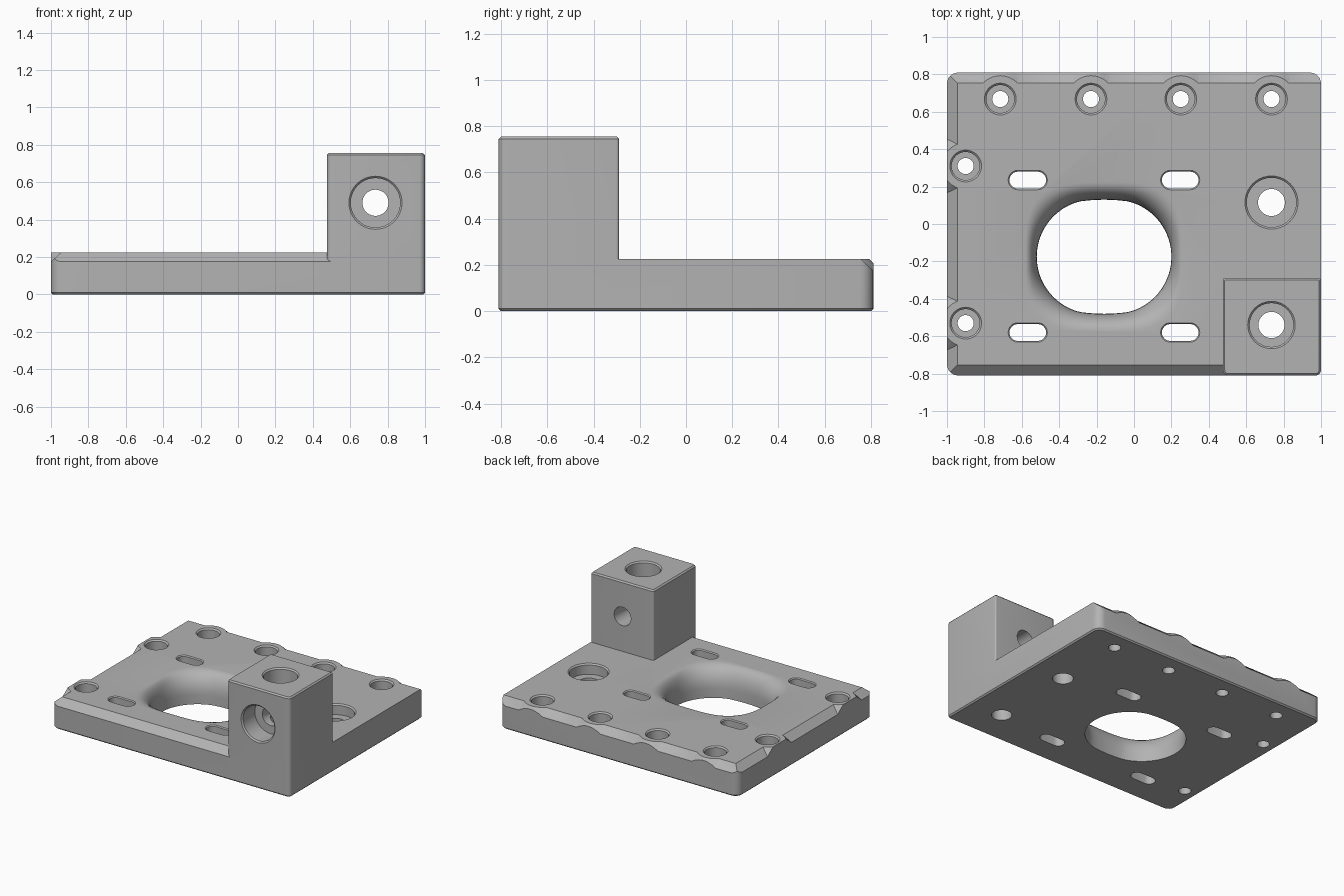
import bpy, bmesh, math
from mathutils import Matrix, Vector

if "Cube" in bpy.data.objects:
    bpy.data.objects.remove(bpy.data.objects["Cube"])

grey = bpy.data.materials.new("machined grey")
grey.use_nodes = True
grey.diffuse_color = (0.45, 0.45, 0.45, 1)
grey.node_tree.nodes["Principled BSDF"].inputs["Base Color"].default_value = grey.diffuse_color

TOP = 0.225


def loft(name, rings):
    """Closed solid through a stack of equally sized point rings."""
    bm = bmesh.new()
    loops = [[bm.verts.new(p) for p in ring] for ring in rings]
    for a, b in zip(loops, loops[1:]):
        for i in range(len(a)):
            j = (i + 1) % len(a)
            bm.faces.new((a[i], a[j], b[j], b[i]))
    bm.faces.new(loops[0][::-1])
    bm.faces.new(loops[-1])
    bmesh.ops.recalc_face_normals(bm, faces=bm.faces)
    mesh = bpy.data.meshes.new(name)
    bm.to_mesh(mesh)
    bm.free()
    mesh.materials.append(grey)
    ob = bpy.data.objects.new(name, mesh)
    bpy.context.collection.objects.link(ob)
    return ob


def rounded_box(name, x0, x1, y0, y1, radii, levels):
    """Prism with a radius per corner; levels are (height, inset)."""
    rings = []
    for z, d in levels:
        ring = []
        corners = ((x1, y1, -1, -1), (x0, y1, 1, -1), (x0, y0, 1, 1), (x1, y0, -1, 1))
        for k, ((cx, cy, sx, sy), r) in enumerate(zip(corners, radii)):
            for i in range(7):
                a = math.pi / 2 * (k + i / 6)
                ring.append((cx + sx * r + (r - d) * math.cos(a),
                             cy + sy * r + (r - d) * math.sin(a), z))
        rings.append(ring)
    return loft(name, rings)


def lathe(name, profile, x, y, n=40):
    """Solid of revolution around a vertical axis; profile is (radius, height)."""
    return loft(name, [[(x + r * math.cos(math.tau * i / n), y + r * math.sin(math.tau * i / n), z)
                        for i in range(n)] for r, z in profile])


def boolean(ob, tool, operation="DIFFERENCE"):
    mod = ob.modifiers.new("cut", "BOOLEAN")
    mod.operation, mod.solver, mod.object = operation, "EXACT", tool
    bpy.context.view_layer.objects.active = ob
    bpy.ops.object.modifier_apply(modifier=mod.name)
    bpy.data.objects.remove(tool)


def bore_profile(r, R, top, depth, low=-0.05):
    """Through hole with a counterbore and a lightly chamfered mouth."""
    c = 0.01
    return [(r, low), (r, top - depth), (R - c, top - depth), (R - c, top - c),
            (R, top), (R, top + 0.05)]


# Base plate with rounded corners and an eased bottom edge
plate = rounded_box("mounting_plate", -1, 1, -0.81, 0.81, (0.06, 0.06, 0.06, 0.03),
                    ((0, 0.01), (0.01, 0), (TOP, 0)))

# Counterbored screw holes along the back and one side
screws = [(x, 0.668) for x in (-0.715, -0.23, 0.25, 0.735)] + [(-0.9, 0.31), (-0.9, -0.53)]

# Top edge chamfers, interrupted by conical bosses around the screws
c = 0.055
for name, start, end, out in (("front", (-1.2, -0.81), (0.5, -0.81), (0, -1)),
                              ("back", (-1.2, 0.81), (1.2, 0.81), (0, 1)),
                              ("side", (-1, -1), (-1, 1), (-1, 0))):
    section = ((-2 * c, TOP + 0.05), (c, TOP - 0.1), (c, TOP + 0.05))
    wedge = loft(name + "_chamfer_cutter",
                 [[(p[0] + out[0] * u, p[1] + out[1] * u, z) for u, z in section]
                  for p in (start, end)])
    if name != "front":
        for x, y in screws:
            boolean(wedge, lathe("boss", ((0.25, TOP - 0.125), (0.05, TOP + 0.075)), x, y))
    boolean(plate, wedge)

# Upright corner block
block = rounded_box("corner_block", 0.475, 1, -0.81, -0.29, (0.012, 0.012, 0.03, 0.03),
                    ((0.1, 0), (0.745, 0), (0.755, 0.01)))
boolean(plate, block, "UNION")

# Screw holes and the larger bolt holes in plate and block
for x, y in screws:
    boolean(plate, lathe("screw_cutter", bore_profile(0.043, 0.085, TOP, 0.11), x, y))
boolean(plate, lathe("bolt_cutter", bore_profile(0.072, 0.142, TOP, 0.08), 0.735, 0.115))
boolean(plate, lathe("block_bolt_cutter", bore_profile(0.07, 0.127, 0.755, 0.12), 0.735, -0.54))
cross = lathe("cross_bolt_cutter", bore_profile(0.07, 0.142, 0.81, 0.15, 0.2), 0, 0)
cross.data.transform(Matrix.Translation((0.735, 0, 0.49)) @ Matrix.Rotation(math.pi / 2, 4, "X"))
boolean(plate, cross)

# Four slots
for x in (-0.568, 0.247):
    for y in (-0.58, 0.235):
        boolean(plate, rounded_box("slot_cutter", x - 0.105, x + 0.105, y - 0.052, y + 0.052,
                                   (0.052,) * 4, ((-0.05, 0.007), (TOP - 0.007, 0.007),
                                                  (TOP, 0), (TOP + 0.05, 0))))


# Central opening: straight lower wall, flaring to a squarer mouth
def opening_ring(z, t, n=80):
    ring = []
    for i in range(n):
        a = math.tau * i / n
        ca, sa = math.cos(a), math.sin(a)
        low = Vector((0.305 * ca + 0.055 * max(-1, min(1, 4 * ca)), 0.305 * sa))
        high = Vector((math.copysign(abs(ca) ** 0.6, ca) * 0.42,
                       math.copysign(abs(sa) ** 0.6, sa) * 0.395))
        p = low.lerp(high, t)
        ring.append((p.x - 0.16, p.y - 0.175, z))
    return ring


steps = 7
rings = [opening_ring(-0.05, 0)]
for i in range(steps + 1):
    a = math.pi / 2 * i / steps
    rings.append(opening_ring(0.07 + (TOP - 0.07) * math.sin(a), 1 - math.cos(a)))
rings.append(opening_ring(TOP + 0.05, 1))
boolean(plate, loft("opening_cutter", rings))

# Smooth curved walls, keep machined edges crisp
bpy.ops.object.select_all(action="DESELECT")
plate.select_set(True)
bpy.context.view_layer.objects.active = plate
bpy.ops.object.shade_smooth_by_angle(angle=math.radians(28))
